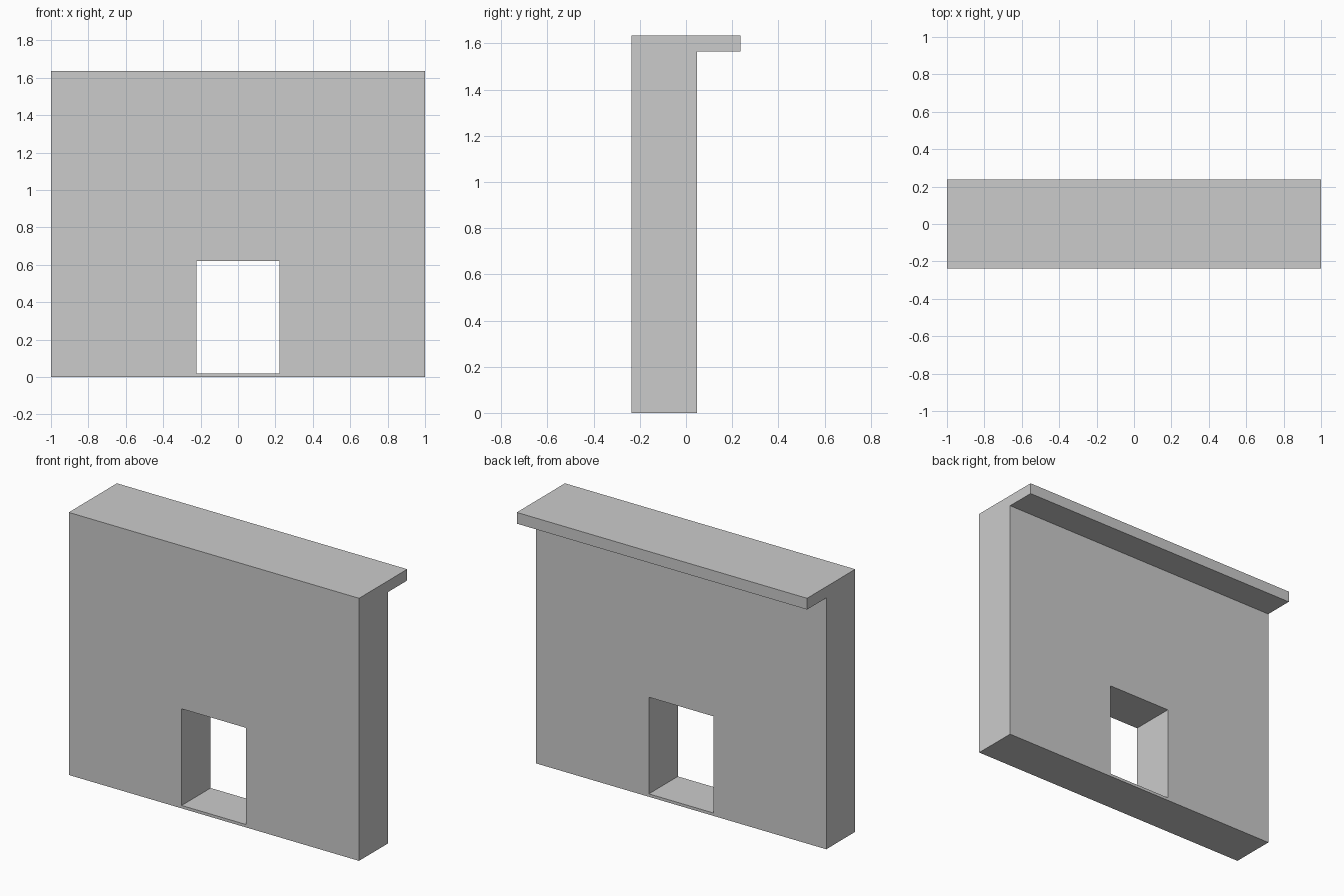
import bpy, bmesh

if "Cube" in bpy.data.objects:
    bpy.data.objects.remove(bpy.data.objects["Cube"])


def extrude_along_x(name, profile, half_width):
    """Solid made by sweeping a (y, z) profile from -half_width to +half_width."""
    bm = bmesh.new()
    face = bm.faces.new([bm.verts.new((-half_width, y, z)) for y, z in profile])
    swept = bmesh.ops.extrude_face_region(bm, geom=[face])["geom"]
    bmesh.ops.translate(bm, vec=(2 * half_width, 0, 0),
                        verts=[v for v in swept if isinstance(v, bmesh.types.BMVert)])
    bmesh.ops.recalc_face_normals(bm, faces=bm.faces)
    mesh = bpy.data.meshes.new(name)
    bm.to_mesh(mesh)
    bm.free()
    obj = bpy.data.objects.new(name, mesh)
    bpy.context.collection.objects.link(obj)
    return obj


FRONT, BACK, LEDGE = -0.237, 0.048, 0.237
TOP, LEDGE_BOTTOM = 1.635, 1.565

# Wall with a ledge overhanging the back at the top
wall = extrude_along_x("wall_with_ledge", [
    (FRONT, 0), (BACK, 0), (BACK, LEDGE_BOTTOM),
    (LEDGE, LEDGE_BOTTOM), (LEDGE, TOP), (FRONT, TOP)], 1.0)

# Doorway through the wall, leaving a thin threshold
cutter = extrude_along_x("doorway_cutter", [
    (-0.5, 0.018), (0.5, 0.018), (0.5, 0.62), (-0.5, 0.62)], 0.222)
cutter.hide_render = True

cut = wall.modifiers.new("doorway", 'BOOLEAN')
cut.operation = 'DIFFERENCE'
cut.solver = 'EXACT'
cut.object = cutter
bpy.context.view_layer.objects.active = wall
bpy.ops.object.modifier_apply(modifier=cut.name)
bpy.data.objects.remove(cutter)
